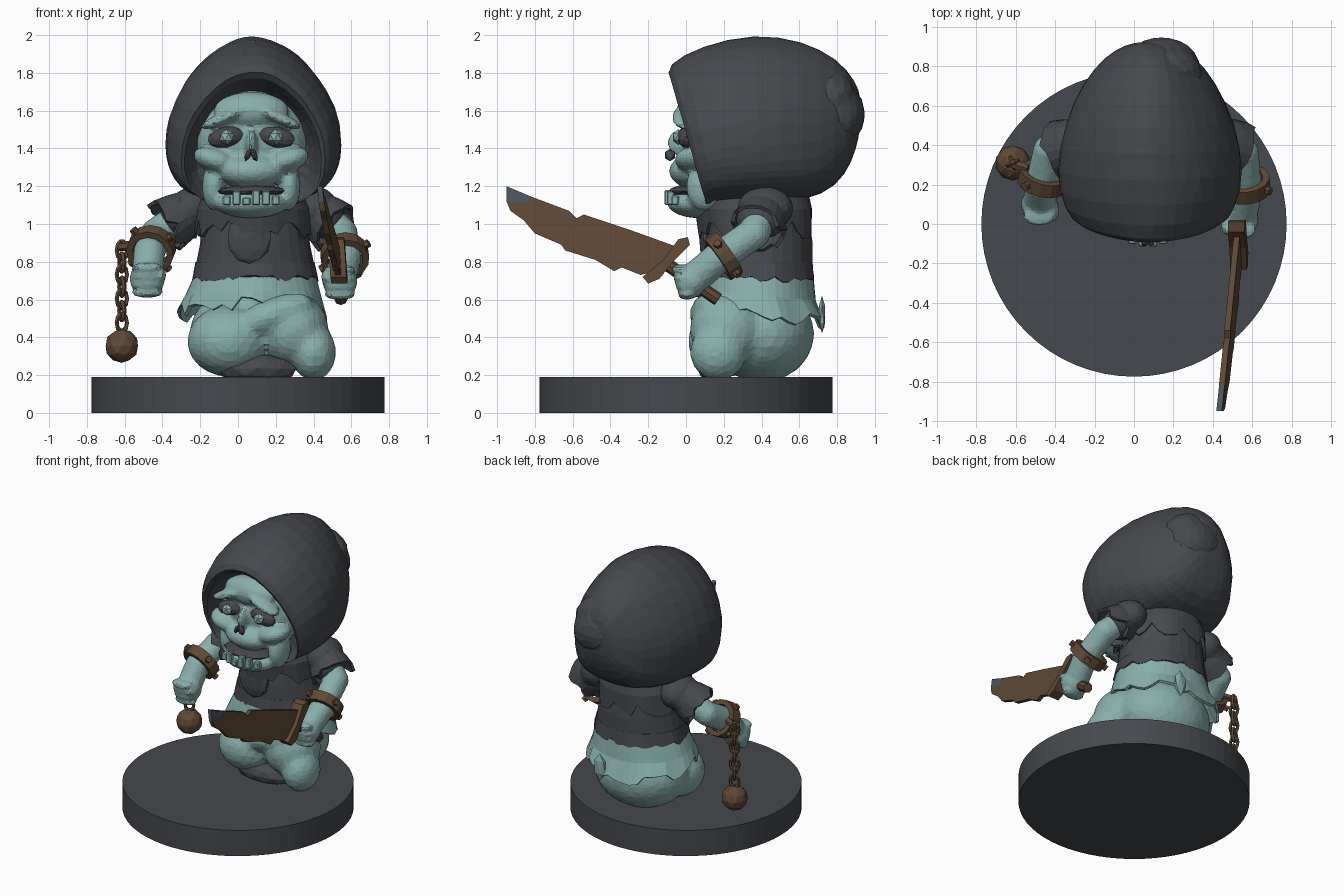
import bpy, bmesh, math, random
from math import sin, cos, pi
from mathutils import Vector, Matrix

random.seed(4)
if "Cube" in bpy.data.objects:
    bpy.data.objects.remove(bpy.data.objects["Cube"])


def material(name, r, g, b):
    m = bpy.data.materials.new(name)
    m.use_nodes = True
    m.diffuse_color = (r, g, b, 1)
    m.node_tree.nodes["Principled BSDF"].inputs["Base Color"].default_value = (r, g, b, 1)
    return m


SKIN = material("pale teal", .25, .43, .41)
CLOTH = material("charcoal cloth", .06, .065, .074)
RUST = material("rusty brown", .115, .066, .036)
STEEL = material("blue grey steel", .07, .09, .12)


def finish(name, bm, mat):
    bmesh.ops.recalc_face_normals(bm, faces=bm.faces)
    me = bpy.data.meshes.new(name)
    bm.to_mesh(me)
    bm.free()
    me.materials.append(mat)
    ob = bpy.data.objects.new(name, me)
    bpy.context.collection.objects.link(ob)
    return ob


def facet(ob, ratio):
    ob.modifiers.new("facets", "DECIMATE").ratio = ratio


def blob(name, mat, parts, voxel=.02, ratio=.3):
    """Merge ellipsoids (centre, radii, optional tilt about y) into one sculpted form."""
    bm = bmesh.new()
    for c, r, *tilt in parts:
        turn = Matrix.Rotation(tilt[0] if tilt else 0, 4, "Y")
        m = Matrix.Translation(c) @ turn @ Matrix.Diagonal((*r, 1))
        bmesh.ops.create_icosphere(bm, subdivisions=3, radius=1, matrix=m)
    ob = finish(name, bm, mat)
    mod = ob.modifiers.new("merge", "REMESH")
    mod.mode, mod.voxel_size = "VOXEL", voxel
    mod = ob.modifiers.new("soften", "SMOOTH")
    mod.iterations = 2
    facet(ob, ratio)
    return ob


def gem(name, mat, c, r, sub=2, tilt=0):
    bm = bmesh.new()
    m = Matrix.Translation(c) @ Matrix.Rotation(tilt, 4, "Y") @ Matrix.Diagonal((*r, 1))
    bmesh.ops.create_icosphere(bm, subdivisions=sub, radius=1, matrix=m)
    return finish(name, bm, mat)


def loft(name, mat, rings, caps=True):
    bm = bmesh.new()
    loops = [[bm.verts.new(p) for p in ring] for ring in rings]
    n = len(loops[0])
    for a, b in zip(loops, loops[1:]):
        for i in range(n):
            j = (i + 1) % n
            bm.faces.new((a[i], a[j], b[j], b[i]))
    if caps:
        bm.faces.new(loops[0])
        bm.faces.new(loops[-1])
    return finish(name, bm, mat)


def rod(name, mat, a, b, r, sides=10, caps=True):
    a, b = Vector(a), Vector(b)
    bm = bmesh.new()
    m = Matrix.Translation((a + b) / 2) @ (b - a).to_track_quat("Z", "Y").to_matrix().to_4x4()
    bmesh.ops.create_cone(bm, cap_ends=caps, segments=sides, radius1=r, radius2=r,
                          depth=(b - a).length, matrix=m)
    return finish(name, bm, mat)


def ragged(name, mat, rings, jag, slope=0, n=44):
    """Cloth tube whose last ring is torn; rings are (z, cx, cy, rx, ry)."""
    out = []
    for k, (z, cx, cy, rx, ry) in enumerate(rings):
        last = k == len(rings) - 1
        ring = []
        for i in range(n):
            a = 2 * pi * i / n
            fold = 1 + .03 * sin(7 * a) * k / len(rings)
            dz = random.uniform(-jag, jag) if last else 0
            ring.append((cx + rx * fold * cos(a), cy + ry * fold * sin(a),
                         z + dz - slope * sin(a) * k / (len(rings) - 1)))
        out.append(ring)
    ob = loft(name, mat, out, caps=False)
    ob.modifiers.new("thickness", "SOLIDIFY").thickness = .02
    return ob


# Round stand
rod("stand", CLOTH, (0, 0, 0), (0, 0, .19), .775, 64)

# Curled lower body with a dark hollow under the fold
blob("lower_body", SKIN, [
    ((.08, .40, .42), (.34, .28, .26)), ((-.05, .22, .38), (.22, .21, .19)),
    ((.29, .22, .44), (.19, .2, .2)), ((.40, .17, .32), (.12, .15, .15)),
    ((.19, .12, .52), (.22, .1, .09), -.35)], .025)
gem("body_hollow", CLOTH, (.1, .16, .235), (.22, .1, .08))

# Tunic, torn shirt hem and torn cowl
torso = [(.64, .31, .27), (.75, .32, .28), (.9, .29, .28), (1.05, .28, .26), (1.2, .22, .22)]
loft("tunic", CLOTH, [[(.09 + rx * cos(i * pi / 14), .39 + ry * sin(i * pi / 14), z)
                       for i in range(28)] for z, rx, ry in torso])
ragged("shirt_hem", SKIN, [(.72, .09, .39, .325, .285), (.62, .08, .39, .36, .30),
                           (.53, .075, .41, .395, .33)], .04, .05)
ragged("tunic_edge", CLOTH, [(.8, .09, .39, .315, .28), (.71, .09, .39, .335, .292)], .02)
ragged("cowl", CLOTH, [(1.2, .08, .36, .24, .28), (1.08, .08, .36, .31, .31),
                       (.97, .08, .37, .32, .30)], .05)
gem("hem_tail", SKIN, (.2, .72, .52), (.05, .02, .1), 1)
gem("cowl_tip", CLOTH, (.06, .1, .93), (.12, .03, .14), 2)


# Hood: egg-shaped hoops from the inside, over the lip, to the drooping back
def hoop(yt, yb, zt, zb, w, n=28):
    ring = []
    for i in range(n):
        a = 2 * pi * i / n
        c, s = cos(a), sin(a)
        side = math.copysign(abs(s) ** (1 if c > 0 else .6), s) * (.97 - .2 * c)
        t = (1 - c) / 2
        ring.append((.08 + w * side + random.uniform(-.008, .008), yt + (yb - yt) * t,
                     zt + (zb - zt) * t + random.uniform(-.008, .008)))
    return ring


hood = loft("hood", CLOTH, [hoop(*h) for h in (
    (.2, .25, 1.66, 1.15, .27), (.05, .16, 1.74, 1.09, .34), (-.09, .11, 1.77, 1.07, .36),
    (-.11, .11, 1.84, 1.10, .40), (.08, .2, 1.95, 1.11, .47), (.36, .4, 2.01, 1.11, .47),
    (.62, .64, 1.97, 1.12, .39), (.8, .8, 1.88, 1.2, .28), (.9, .88, 1.76, 1.33, .18),
    (.93, .92, 1.66, 1.46, .08))])
hood.modifiers.new("round", "SUBSURF").levels = 1
hood.modifiers["round"].render_levels = 1
facet(hood, .6)
blob("hood_fold", CLOTH, [((.14, .8, 1.58), (.2, .15, .17), .3),
                          ((.2, .76, 1.7), (.16, .13, .1), .5)], .03)

# Skull: cranium, muzzle and jaw, then paired cheeks and sad brows
FX = .07
skull = [((FX, .2, 1.45), (.30, .22, .29)), ((FX, .04, 1.28), (.18, .13, .09)),
         ((FX, .07, 1.11), (.2, .17, .08)), ((FX, -.03, 1.43), (.03, .07, .07)),
         ((FX, .05, 1.6), (.2, .1, .1))]
for s in (-1, 1):
    skull += [((FX + s * .19, .05, 1.34), (.12, .11, .065), s * -.3),
              ((FX + s * .14, -.005, 1.565), (.14, .07, .032), s * .42),
              ((FX + s * .2, .1, 1.2), (.06, .1, .13))]
blob("skull", SKIN, skull, .016, .35)
for s, side in ((-1, "right"), (1, "left")):
    gem(side + "_eye_socket", CLOTH, (FX + s * .135, .0, 1.46), (.1, .045, .055), 2, s * .2)
    gem(side + "_eye", SKIN, (FX + s * .13, -.04, 1.46), (.042, .035, .042), 1)
    gem(side + "_nostril", CLOTH, (FX + s * .017, -.085, 1.365), (.018, .03, .036), 1, s * -.4)

# Mouth slit and uneven teeth
gem("mouth", CLOTH, (FX, .02, 1.175), (.185, .115, .032))
for i, h in enumerate((.05, .075, .04, .08, .075, .05)):
    dx = (i - 2.5) * .052
    bm = bmesh.new()
    m = (Matrix.Translation((FX + dx, -.095 + 2.2 * dx * dx, 1.10 + h / 2))
         @ Matrix.Diagonal((.042, .04, h, 1)))
    bmesh.ops.create_cube(bm, size=1, matrix=m)
    bmesh.ops.bevel(bm, geom=bm.edges[:], offset=.006, segments=1, affect="EDGES")
    finish("tooth", bm, SKIN)


# Arms: torn sleeve, forearm, fist and riveted shackle
def arm(side, shoulder, sleeve_end, elbow, wrist, fist, cuff):
    s = 1 if side == "left" else -1
    sh, end, cuff = Vector(shoulder), Vector(sleeve_end), Vector(cuff)
    blob(side + "_sleeve", CLOTH, [(sh, (.12, .15, .12)), (sh.lerp(end, .5), (.11, .14, .11))])
    q = (end - sh).to_track_quat("Z", "Y")
    rings = []
    for k, r in enumerate((.11, .135, .15)):
        ring = []
        for i in range(20):
            a = i * pi / 10
            tear = random.uniform(-.04, .04) if k == 2 else 0
            ring.append(sh.lerp(end, k / 2) + q @ Vector((r * cos(a), r * sin(a), tear)))
        rings.append(ring)
    loft(side + "_sleeve_edge", CLOTH, rings, False).modifiers.new("t", "SOLIDIFY").thickness = .02
    path = [Vector(p) for p in (sh, elbow, wrist, fist)]
    parts = []
    for a, b in zip(path, path[1:]):
        parts += [(a.lerp(b, t / 5), (.085, .085, .085)) for t in range(5)]
    f = path[-1]
    parts.append((f, (.095, .09, .09)))
    for i in range(4):
        parts.append((f + Vector((0, -.06 + .012 * i, .06 - .045 * i)), (.085, .05, .026)))
    parts.append((f + Vector((-s * .07, -.03, .02)), (.03, .06, .04)))
    blob(side + "_arm", SKIN, parts, .016, .35)
    d = (path[2] - path[1]).normalized()
    band = rod(side + "_shackle", RUST, cuff - d * .037, cuff + d * .037, .128, 14, False)
    band.modifiers.new("thickness", "SOLIDIFY").thickness = .035
    q = d.to_track_quat("Z", "Y")
    for i in range(4):
        out = q @ Vector((cos(i * pi / 2 + .6), sin(i * pi / 2 + .6), 0))
        rod(side + "_rivet", RUST, cuff + out * .11, cuff + out * .15, .022, 6)


arm("right", (-.24, .42, 1.08), (-.38, .38, .99), (-.43, .37, .95), (-.47, .2, .85),
    (-.48, .1, .71), (-.46, .23, .865))
arm("left", (.41, .42, 1.08), (.51, .38, .98), (.55, .36, .95), (.57, .17, .82),
    (.54, .03, .70), (.565, .2, .83))

# Chain and ball hanging from the right shackle
for i in range(7):
    bpy.ops.mesh.primitive_torus_add(major_segments=10, minor_segments=5, major_radius=.03,
                                     minor_radius=.011, location=(-.615, .31, .86 - .064 * i),
                                     rotation=(pi / 2, 0, (i % 2) * pi / 2 + .4))
    link = bpy.context.object
    link.name, link.scale = "chain_link", (1, 1.5, 1.2)
    link.data.materials.append(RUST)
rod("chain_hook", RUST, (-.54, .28, .89), (-.63, .31, .88), .025, 6)
gem("chain_ball", RUST, (-.615, .31, .355), (.09, .09, .09))


# Notched cleaver: side profiles (y, z) given thickness and a slight lean
def plate(name, mat, outline, thick):
    bm = bmesh.new()
    lean = lambda y, z: .535 + .1 * y - .12 * (z - .8 + .35 * y)
    rows = [[bm.verts.new((lean(y, z) + s * thick / 2, y, z)) for y, z in outline] for s in (-1, 1)]
    for r in rows:
        bm.faces.new(r)
    for i in range(len(outline)):
        j = (i + 1) % len(outline)
        bm.faces.new((rows[0][i], rows[0][j], rows[1][j], rows[1][i]))
    return finish(name, bm, mat)


plate("blade", RUST, [(-.05, .88), (-.3, .97), (-.54, 1.05), (-.58, 1.03), (-.62, 1.07),
                      (-.82, 1.145), (-.84, 1.11), (-.95, 1.12), (-.93, 1.07), (-.86, 1.02),
                      (-.8, .95), (-.66, .89), (-.64, .86), (-.48, .81), (-.38, .75), (-.34, .77),
                      (-.29, .75), (-.24, .73), (-.12, .76)], .03)
plate("blade_tip", STEEL, [(-.95, 1.2), (-.82, 1.145), (-.84, 1.11), (-.95, 1.12)], .028)
plate("guard", RUST, [(.01, .93), (-.04, .92), (-.12, .81), (-.23, .72), (-.2, .685),
                      (-.14, .71), (-.07, .8), (.02, .89)], .085)
rod("handle", RUST, (.53, -.12, .8), (.545, .17, .6), .035, 8)
